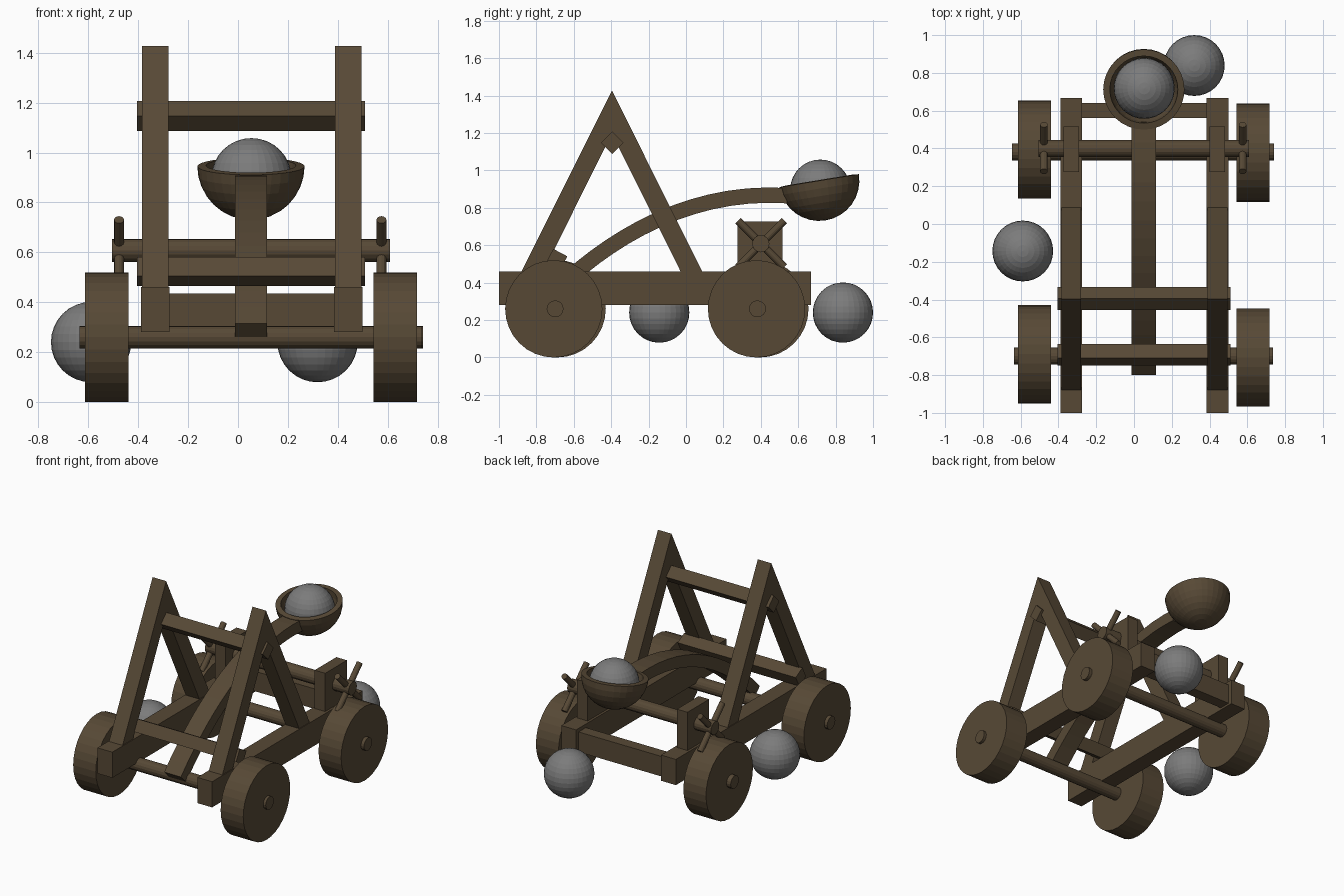
import bpy, bmesh
from math import pi, radians
from mathutils import Matrix, Vector
from mathutils.geometry import interpolate_bezier

if "Cube" in bpy.data.objects:
    bpy.data.objects.remove(bpy.data.objects["Cube"])

CX = 0.055  # centre line of the frame


def material(name, rgb):
    m = bpy.data.materials.new(name)
    m.diffuse_color = (*rgb, 1)
    m.use_nodes = True
    m.node_tree.nodes["Principled BSDF"].inputs["Base Color"].default_value = m.diffuse_color
    return m


WOOD = material("wood", (0.095, 0.066, 0.036))
STONE = material("stone", (0.2, 0.2, 0.2))


def finish(name, bm, mat=WOOD):
    bmesh.ops.recalc_face_normals(bm, faces=bm.faces)
    me = bpy.data.meshes.new(name)
    bm.to_mesh(me)
    bm.free()
    me.materials.append(mat)
    ob = bpy.data.objects.new(name, me)
    bpy.context.collection.objects.link(ob)
    return ob


def box(name, centre, size, rot_x=0):
    bm = bmesh.new()
    bmesh.ops.create_cube(bm, size=1, matrix=Matrix.Diagonal((*size, 1)))
    ob = finish(name, bm)
    ob.location, ob.rotation_euler = centre, (radians(rot_x), 0, 0)
    return ob


def rod(name, centre, radius, length, sides=32, rot=(0, pi / 2, 0)):
    bm = bmesh.new()
    bmesh.ops.create_cone(bm, cap_ends=True, segments=sides, radius1=radius,
                          radius2=radius, depth=length)
    ob = finish(name, bm)
    ob.location, ob.rotation_euler = centre, rot
    return ob


def prism(name, profile, x, width):
    # extrude a (y, z) outline along x
    bm = bmesh.new()
    f = bm.faces.new([bm.verts.new((x - width / 2, y, z)) for y, z in profile])
    ext = bmesh.ops.extrude_face_region(bm, geom=[f])["geom"]
    bmesh.ops.translate(bm, vec=(width, 0, 0),
                        verts=[v for v in ext if isinstance(v, bmesh.types.BMVert)])
    return finish(name, bm)


def ball(name, centre, radius=0.161):
    bm = bmesh.new()
    bmesh.ops.create_uvsphere(bm, u_segments=32, v_segments=16, radius=radius)
    finish(name, bm, STONE).location = centre


# Sides: rail, A-frame legs, winch post, wheels, handles
APEX = -0.396
for side, s in (("left", -1), ("right", 1)):
    x = CX + s * 0.387
    box(side + "_rail", (x, -0.166, 0.37), (0.115, 1.668, 0.18))
    for part, d in (("front", -1), ("rear", 1)):
        prism(f"{side}_{part}_frame_leg",
              [(APEX + d * 0.484, 0.458), (APEX, 1.427), (APEX, 1.197),
               (APEX + d * 0.368, 0.458)], x, 0.105)
    box(side + "_winch_post", (x, 0.396, 0.59), (0.082, 0.24, 0.276))
    wheel_x = 0.63 if s > 0 else -0.526
    shift = -0.009 * s
    for part, y in (("front", -0.698), ("rear", 0.386)):
        rod(f"{side}_{part}_wheel", (wheel_x, y + shift, 0.26), 0.26, 0.175)
    for i, a in enumerate((45, -45)):
        rod(f"{side}_winch_handle_{i + 1}", (CX - 0.006 + s * 0.526, 0.402, 0.607),
            0.02, 0.35, 12, (radians(a), 0, 0))

# Axles and winch roller
rod("front_axle", (0.05, -0.7, 0.26), 0.045, 1.372, 16)
rod("rear_axle", (0.048, 0.382, 0.26), 0.045, 1.386, 16)
rod("winch_roller", (0.052, 0.4, 0.608), 0.046, 1.115, 16)

# Cross beams
box("top_crossbar", (0.052, -0.394, 1.147), (0.916, 0.085, 0.085), 45)
box("front_crossbar", (0.052, -0.692, 0.523), (0.916, 0.085, 0.085), -28)
box("rear_crossbeam", (CX, 0.6, 0.365), (0.68, 0.08, 0.14))

# Throwing arm: rectangular bar swept along a bent path
path = interpolate_bezier(Vector((-0.77, 0.285)), Vector((-0.45, 0.62)),
                          Vector((0.0, 0.9)), Vector((0.54, 0.865)), 16)
upper, lower = [], []
for i, p in enumerate(path):
    t = (path[min(i + 1, 15)] - path[max(i - 1, 0)]).normalized()
    n = Vector((-t.y, t.x)) * 0.041
    upper.append(p + n)
    lower.append(p - n)
prism("throwing_arm", upper + lower[::-1], 0.052, 0.13)

# Bowl: tilted hollow hemisphere
bm = bmesh.new()
bmesh.ops.create_uvsphere(bm, u_segments=32, v_segments=16, radius=0.215)
bmesh.ops.delete(bm, geom=[v for v in bm.verts if v.co.z > 0.001], context='VERTS')
bowl = finish("bowl", bm)
# make sure the shell normals point outward before thickening inward
if sum(p.normal.dot(p.center) for p in bowl.data.polygons) < 0:
    bowl.data.flip_normals()
bowl.location, bowl.rotation_euler = (0.052, 0.712, 0.945), (radians(9.3), 0, 0)
shell = bowl.modifiers.new("thickness", 'SOLIDIFY')
shell.thickness, shell.offset = 0.035, -1

# Stones
ball("loaded_stone", (0.054, 0.718, 0.897))
ball("left_ground_stone", (-0.589, -0.143, 0.24))
ball("rear_ground_stone", (0.319, 0.839, 0.24))
